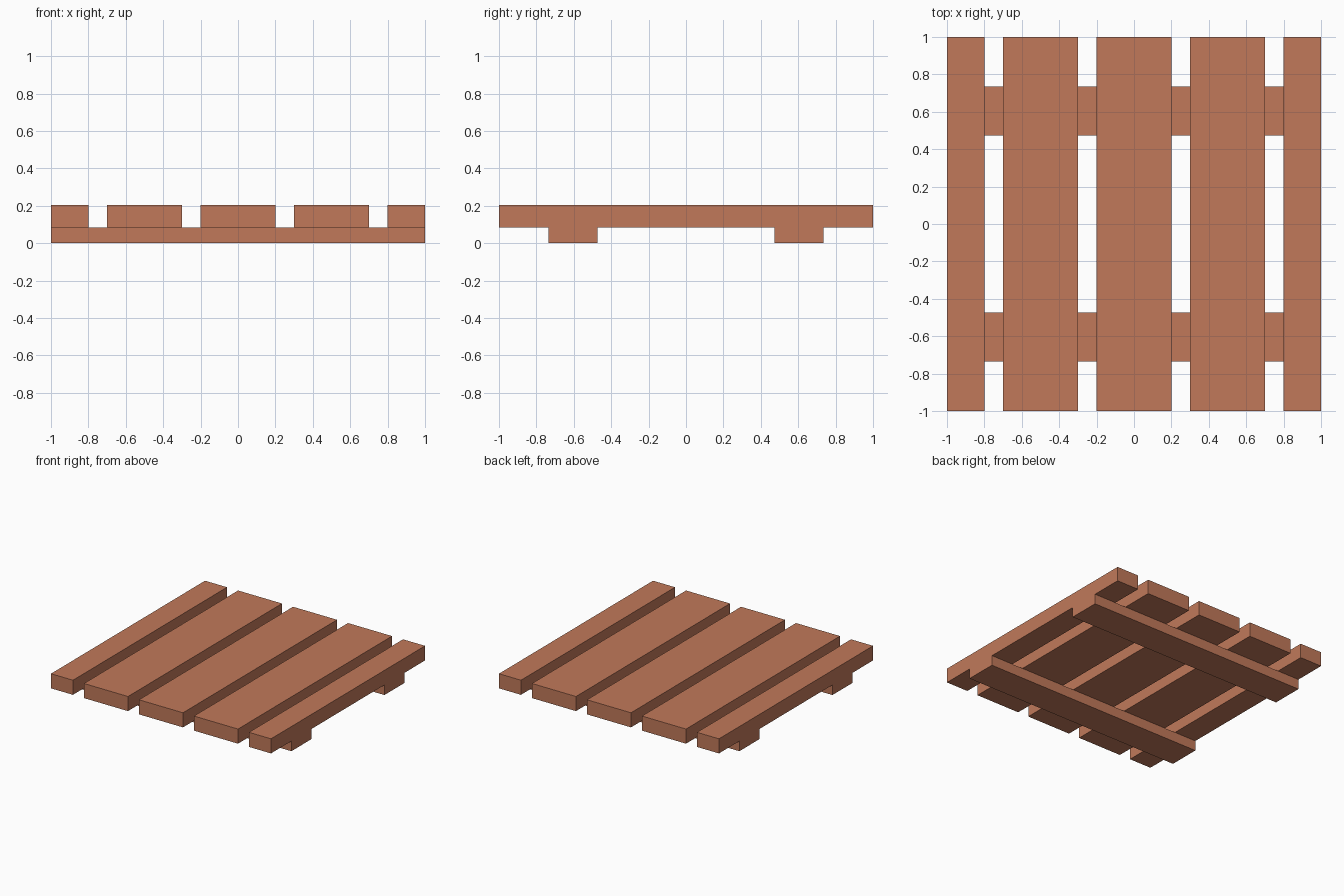
import bpy
import bmesh
from mathutils import Vector

if "Cube" in bpy.data.objects:
    bpy.data.objects.remove(bpy.data.objects["Cube"])

wood = bpy.data.materials.new("warm_wood")
wood.diffuse_color = (0.533, 0.191, 0.102, 1.0)
wood.use_nodes = True
wood.node_tree.nodes["Principled BSDF"].inputs["Base Color"].default_value = wood.diffuse_color


def box(name, lo, hi):
    """Axis-aligned box between two corners."""
    lo, hi = Vector(lo), Vector(hi)
    bm = bmesh.new()
    bmesh.ops.create_cube(bm, size=1)
    bmesh.ops.scale(bm, vec=hi - lo, verts=bm.verts)
    bmesh.ops.translate(bm, vec=(lo + hi) / 2, verts=bm.verts)
    mesh = bpy.data.meshes.new(name)
    bm.to_mesh(mesh)
    bm.free()
    mesh.materials.append(wood)
    obj = bpy.data.objects.new(name, mesh)
    bpy.context.collection.objects.link(obj)
    return obj


BATTEN_TOP = 0.083
TOP = 0.203

# Deck planks: wide in the middle, half width at both edges
planks = [(-1.0, -0.8), (-0.7, -0.3), (-0.2, 0.2), (0.3, 0.7), (0.8, 1.0)]
for i, (x0, x1) in enumerate(planks, 1):
    box(f"plank_{i}", (x0, -1, BATTEN_TOP), (x1, 1, TOP))

# Two cross battens underneath, front and back
box("front_batten", (-1, -0.735, 0), (1, -0.473, BATTEN_TOP))
box("back_batten", (-1, 0.473, 0), (1, 0.735, BATTEN_TOP))
